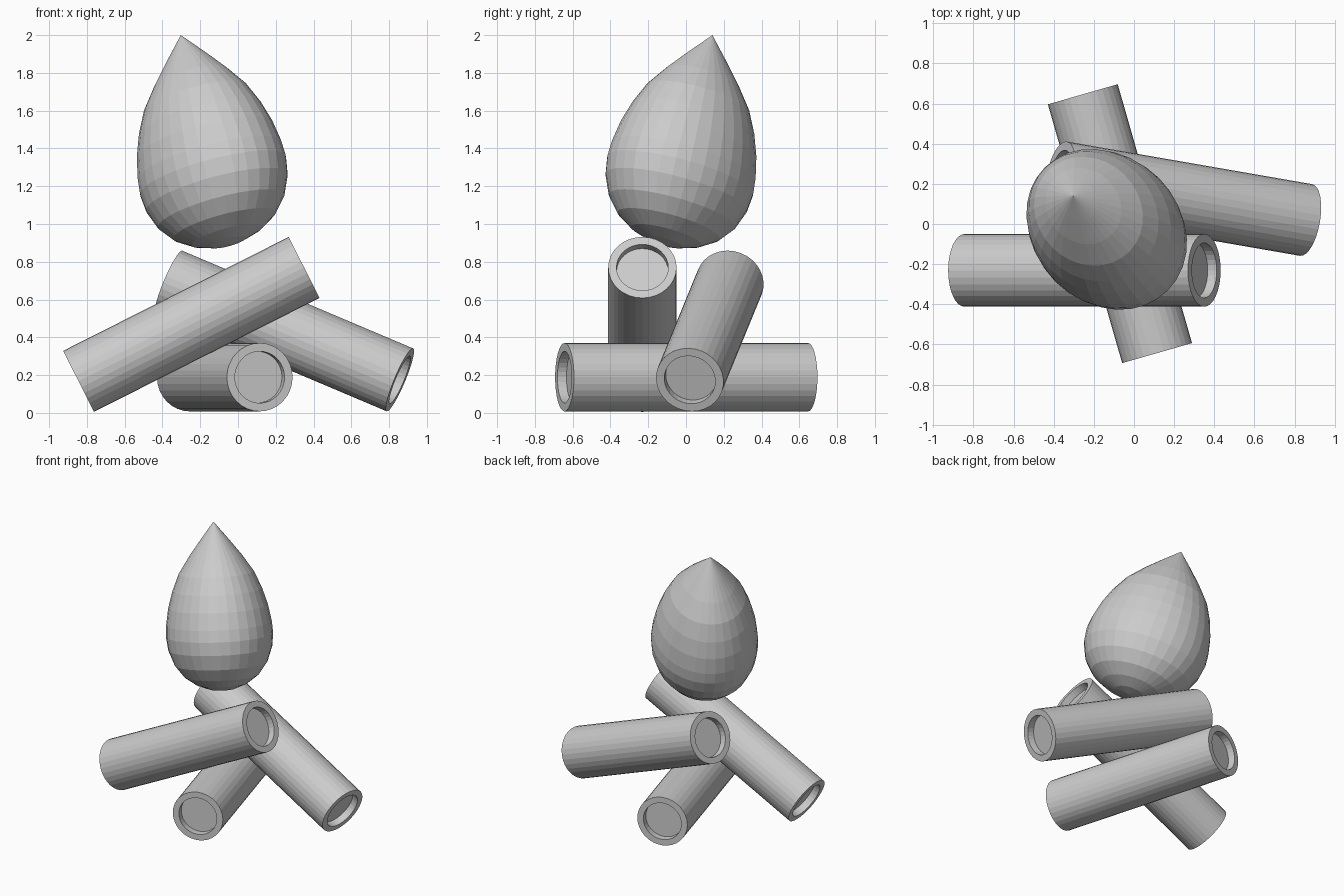
import bpy, bmesh, math
from mathutils import Vector, Matrix

if "Cube" in bpy.data.objects:
    bpy.data.objects.remove(bpy.data.objects["Cube"])


def lathe(name, profile, matrix, segs=32, sx=1.0, sy=1.0):
    """Revolve (radius, height) points around local z; radius 0 makes a pole."""
    bm = bmesh.new()
    rings = []
    for r, h in profile:
        if r == 0:
            rings.append([bm.verts.new((0, 0, h))] * segs)
        else:
            rings.append([bm.verts.new((sx * r * math.cos(2 * math.pi * i / segs),
                                        sy * r * math.sin(2 * math.pi * i / segs), h))
                          for i in range(segs)])
    for a, b in zip(rings, rings[1:]):
        for i in range(segs):
            j = (i + 1) % segs
            quad = list(dict.fromkeys((a[i], a[j], b[j], b[i])))
            bm.faces.new(quad)
    # flat caps where the profile does not end in a pole
    for ring in (rings[0], rings[-1]):
        if ring[0] is not ring[1]:
            bm.faces.new(ring)
    bmesh.ops.recalc_face_normals(bm, faces=bm.faces)
    bm.transform(matrix)
    mesh = bpy.data.meshes.new(name)
    bm.to_mesh(mesh)
    bm.free()
    obj = bpy.data.objects.new(name, mesh)
    bpy.context.collection.objects.link(obj)
    return obj


def log(name, start, end, radius=0.181, inner=0.137, depth=0.05):
    """Round log with a recessed disc in both ends."""
    a, b = Vector(start), Vector(end)
    half = (b - a).length / 2
    side = [(inner, -half + depth), (inner, -half), (radius, -half),
            (radius, half), (inner, half), (inner, half - depth)]
    rot = (b - a).to_track_quat('Z', 'Y').to_matrix().to_4x4()
    return lathe(name, side, Matrix.Translation((a + b) / 2) @ rot)


# Three crossed logs
log("bottom_log", (-0.255, 0.646, 0.189), (0.115, -0.643, 0.189))
log("front_log", (-0.844, -0.231, 0.167), (0.350, -0.231, 0.770))
log("back_log", (0.857, 0.020, 0.175), (-0.365, 0.232, 0.692))

# Leaning, slightly flattened teardrop flame (origin at its tip)
length, wide, narrow, tilt = 1.165, 0.43, 0.365, math.radians(18)
shape = [(0, 0), (.25, .1), (.49, .2), (.70, .3), (.835, .4), (.93, .5), (.985, .6),
         (1, .67), (.97, .75), (.865, .84), (.70, .91), (.48, .96), (.24, .99), (0, 1)]
lean = Vector((-1, 1, 0)).normalized()
up = Vector((0, 0, 1))
axis = lean * math.sin(tilt) + up * math.cos(tilt)
across = lean * math.cos(tilt) - up * math.sin(tilt)
frame = Matrix((across, axis.cross(across), axis)).transposed().to_4x4()
lathe("flame", [(r, -t * length) for r, t in shape],
      Matrix.Translation((-0.303, 0.14, 2.0)) @ frame, sx=wide, sy=narrow)
